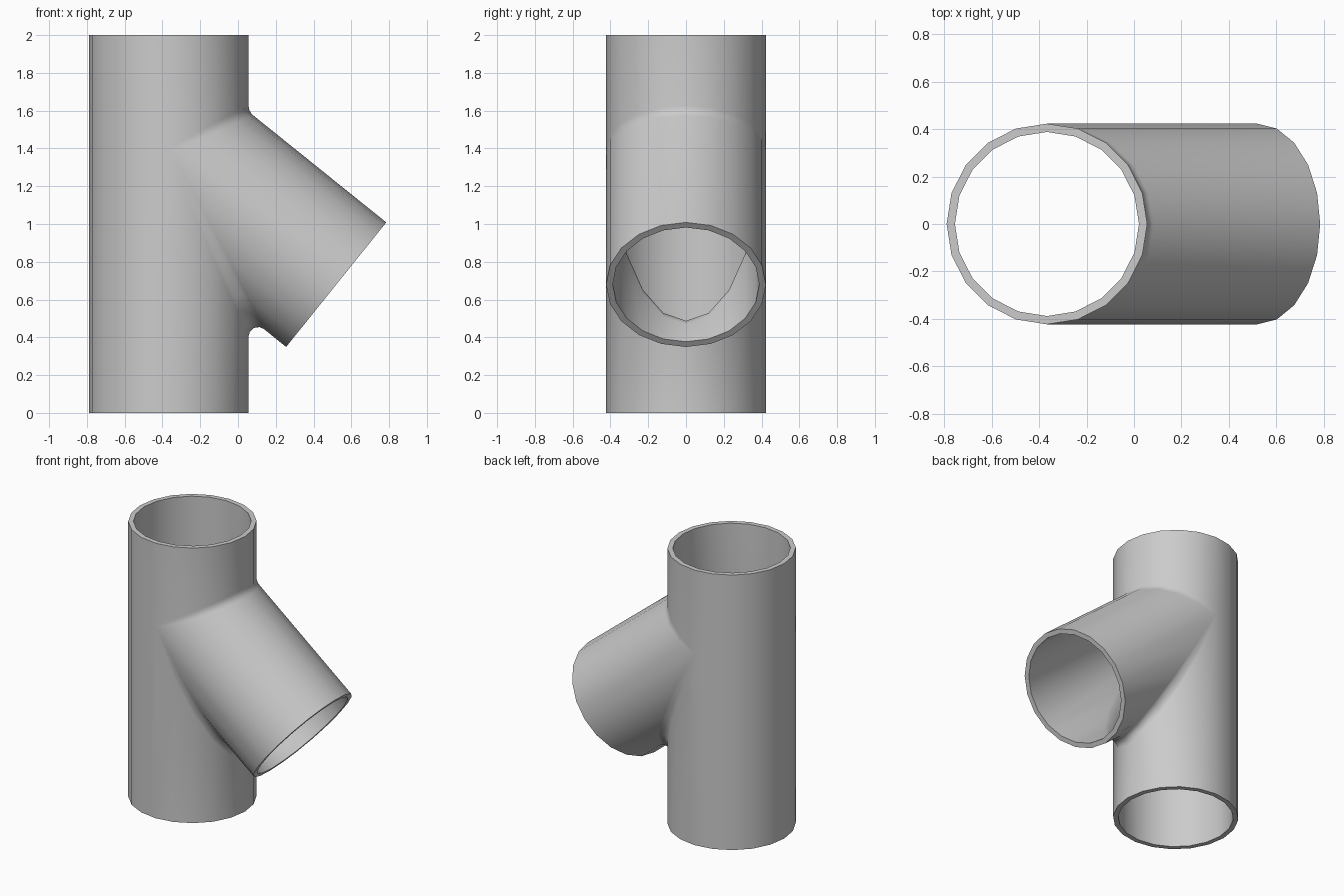
import bpy, bmesh, math
from mathutils import Vector

if "Cube" in bpy.data.objects:
    bpy.data.objects.remove(bpy.data.objects["Cube"])

N, STEPS = 20, 4                       # pipe sides, fillet segments
CX, CZ = -0.367, 1.392                 # point where the two pipe axes meet
TILT = math.radians(38.8)              # downward slope of the branch
BRANCH_LEN = 1.138
AXIS = Vector((math.cos(TILT), 0, -math.sin(TILT)))

bm = bmesh.new()
cache = {}


def vert(p):
    key = tuple(round(c, 5) for c in p)
    if key not in cache:
        cache[key] = bm.verts.new(p)
    return cache[key]


def face(*points):
    vs = list(dict.fromkeys(vert(p) for p in points))
    if len(vs) > 2:
        bm.faces.new(vs)


def strip(col_a, col_b):
    for i in range(len(col_a) - 1):
        face(col_a[i], col_b[i], col_b[i + 1], col_a[i + 1])


def fillet_column(r, k, side, length):
    """One line down the main pipe, round the fillet and out along the branch."""
    t = 2 * math.pi * k / N
    c = 0.0 if abs(k) == N // 4 else math.cos(t)
    x, y = r * c, r * math.sin(t)
    z = x * (side - math.sin(TILT)) / math.cos(TILT)
    corner = Vector((CX + x, y, CZ + z))
    reach = length * math.sqrt(c)
    a = corner + Vector((0, 0, side * reach))
    b = corner + AXIS * reach
    turn = math.pi / 2 - side * TILT
    w = math.cos(turn / 2)             # weight that gives a circular arc
    arc = []
    for i in range(STEPS + 1):
        s = i / STEPS
        q0, q1, q2 = (1 - s) ** 2, 2 * w * s * (1 - s), s * s
        arc.append((a * q0 + corner * q1 + b * q2) / (q0 + q1 + q2))
    start = Vector((CX + x, y, 2 if side > 0 else 0))
    along = (corner - Vector((CX, 0, CZ))).dot(AXIS)
    end = corner + AXIS * (BRANCH_LEN - along)
    return [start] + arc + [end]


def shell(r, upper_len, lower_len):
    """Builds one tee surface and returns its three open rims."""
    q = N // 4
    upper = [fillet_column(r, k, 1, upper_len) for k in range(-q, q + 1)]
    lower = [fillet_column(r, k, -1, lower_len) for k in range(-q, q + 1)]
    back = []
    for k in range(q, 3 * q + 1):
        t = 2 * math.pi * k / N
        back.append([Vector((CX + r * math.cos(t), r * math.sin(t), z)) for z in (2, CZ, 0)])
    for cols in (upper, lower, back):
        for a, b in zip(cols, cols[1:]):
            strip(a, b)
    top = [c[0] for c in upper] + [c[0] for c in back[1:-1]]
    bottom = [c[0] for c in lower] + [c[2] for c in back[1:-1]]
    mouth = [c[-1] for c in upper] + [c[-1] for c in lower[-2:0:-1]]
    return top, bottom, mouth


# Outer skin and bore
outer = shell(0.423, 0.033, 0.104)
inner = shell(0.388, 0.050, 0.180)

# Flat rims at the three openings
for ro, ri in zip(outer, inner):
    strip(ro + ro[:1], ri + ri[:1])

bmesh.ops.recalc_face_normals(bm, faces=bm.faces[:])
mesh = bpy.data.meshes.new("pipe_tee")
bm.to_mesh(mesh)
bm.free()
obj = bpy.data.objects.new("pipe_tee", mesh)
bpy.context.collection.objects.link(obj)
bpy.context.view_layer.objects.active = obj
obj.select_set(True)
bpy.ops.object.shade_smooth_by_angle(angle=math.radians(40))
